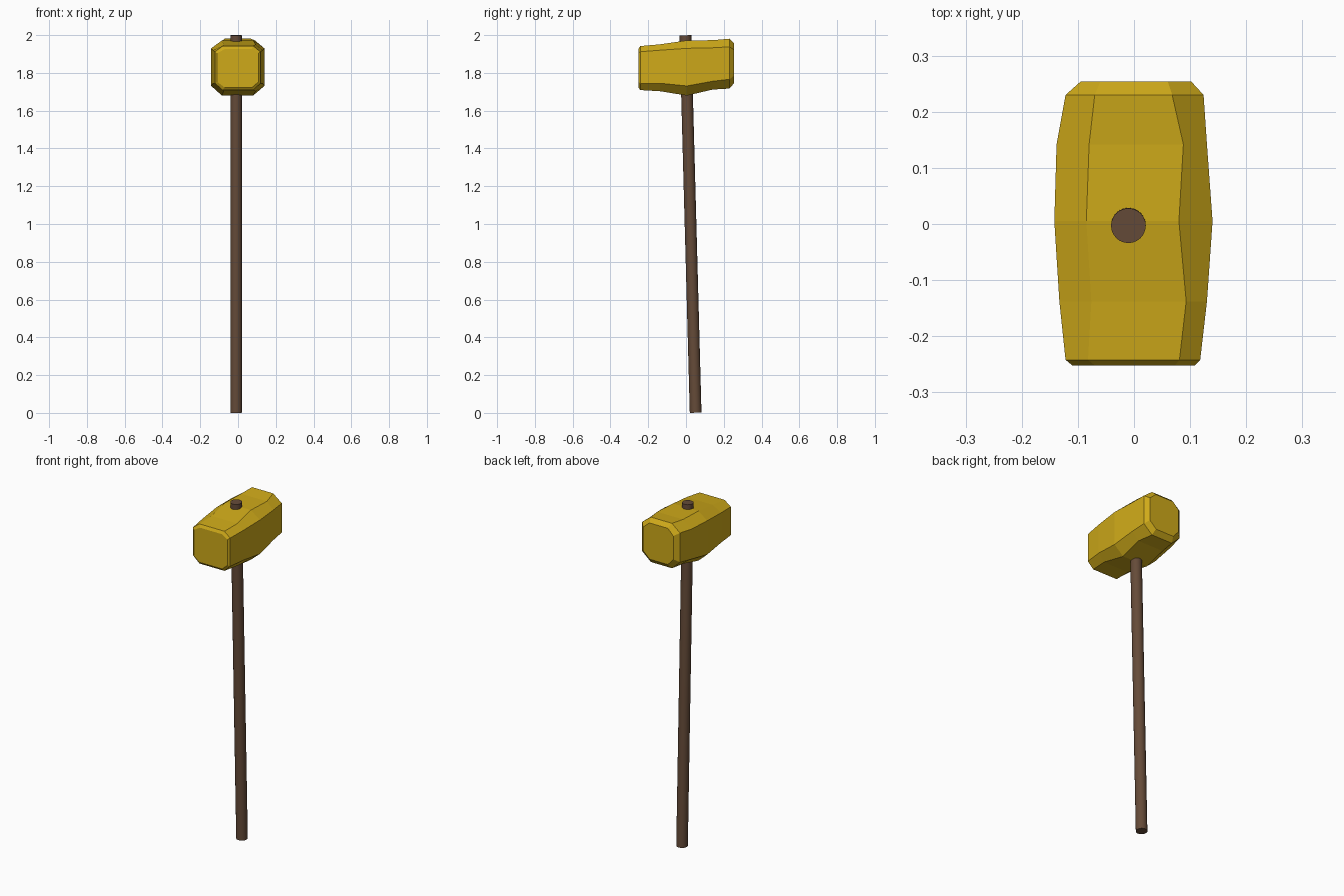
import bpy
from mathutils import Vector

if "Cube" in bpy.data.objects:
    bpy.data.objects.remove(bpy.data.objects["Cube"])


def material(name, color):
    mat = bpy.data.materials.new(name)
    mat.diffuse_color = color
    mat.use_nodes = True
    mat.node_tree.nodes["Principled BSDF"].inputs["Base Color"].default_value = mat.diffuse_color
    return mat


# Handle: slightly tilted round shaft through the head
bottom, top = Vector((-0.01, 0.051, 0.001)), Vector((-0.01, -0.003, 1.999))
axis = top - bottom
bpy.ops.mesh.primitive_cylinder_add(vertices=24, radius=0.031, depth=axis.length,
                                    location=(bottom + top) / 2)
handle = bpy.context.object
handle.name = "handle"
handle.rotation_mode = 'QUATERNION'
handle.rotation_quaternion = axis.to_track_quat('Z', 'Y')
bpy.ops.object.shade_smooth_by_angle()
handle.data.materials.append(material("dark_wood", (0.13, 0.07, 0.04, 1)))

# Head: octagonal sections lofted from the front face to the back face
# y, outer left/right x, ridge left/right x, z of bottom, lower, upper, top edges
sections = [
    (-0.252, -0.110, 0.108, -0.070, 0.073, 1.722, 1.752, 1.904, 1.926),
    (-0.242, -0.122, 0.118, -0.082, 0.081, 1.709, 1.745, 1.912, 1.942),
    (-0.138, -0.133, 0.130, -0.076, 0.093, 1.703, 1.745, 1.920, 1.951),
    (0.005, -0.142, 0.140, -0.085, 0.080, 1.680, 1.731, 1.930, 1.972),
    (0.142, -0.138, 0.130, -0.080, 0.088, 1.712, 1.756, 1.933, 1.973),
    (0.230, -0.122, 0.124, -0.070, 0.068, 1.717, 1.766, 1.938, 1.981),
    (0.254, -0.095, 0.102, -0.060, 0.060, 1.745, 1.785, 1.922, 1.958),
]
verts, faces = [], []
for y, xl, xr, rl, rr, zb, zl, zu, zt in sections:
    ring = [(rl, zb), (rr, zb), (xr, zl), (xr, zu),
            (rr, zt), (rl, zt), (xl, zu), (xl, zl)]
    verts += [(x, y, z) for x, z in ring]
for s in range(len(sections) - 1):
    for i in range(8):
        a, b = s * 8 + i, s * 8 + (i + 1) % 8
        faces.append((a, a + 8, b + 8, b))
last = (len(sections) - 1) * 8
faces.append(tuple(range(8)))
faces.append(tuple(last + i for i in reversed(range(8))))

mesh = bpy.data.meshes.new("hammer_head")
mesh.from_pydata(verts, [], faces)
mesh.update()
head = bpy.data.objects.new("hammer_head", mesh)
bpy.context.collection.objects.link(head)
mesh.materials.append(material("yellow_metal", (0.62, 0.40, 0.01, 1)))
